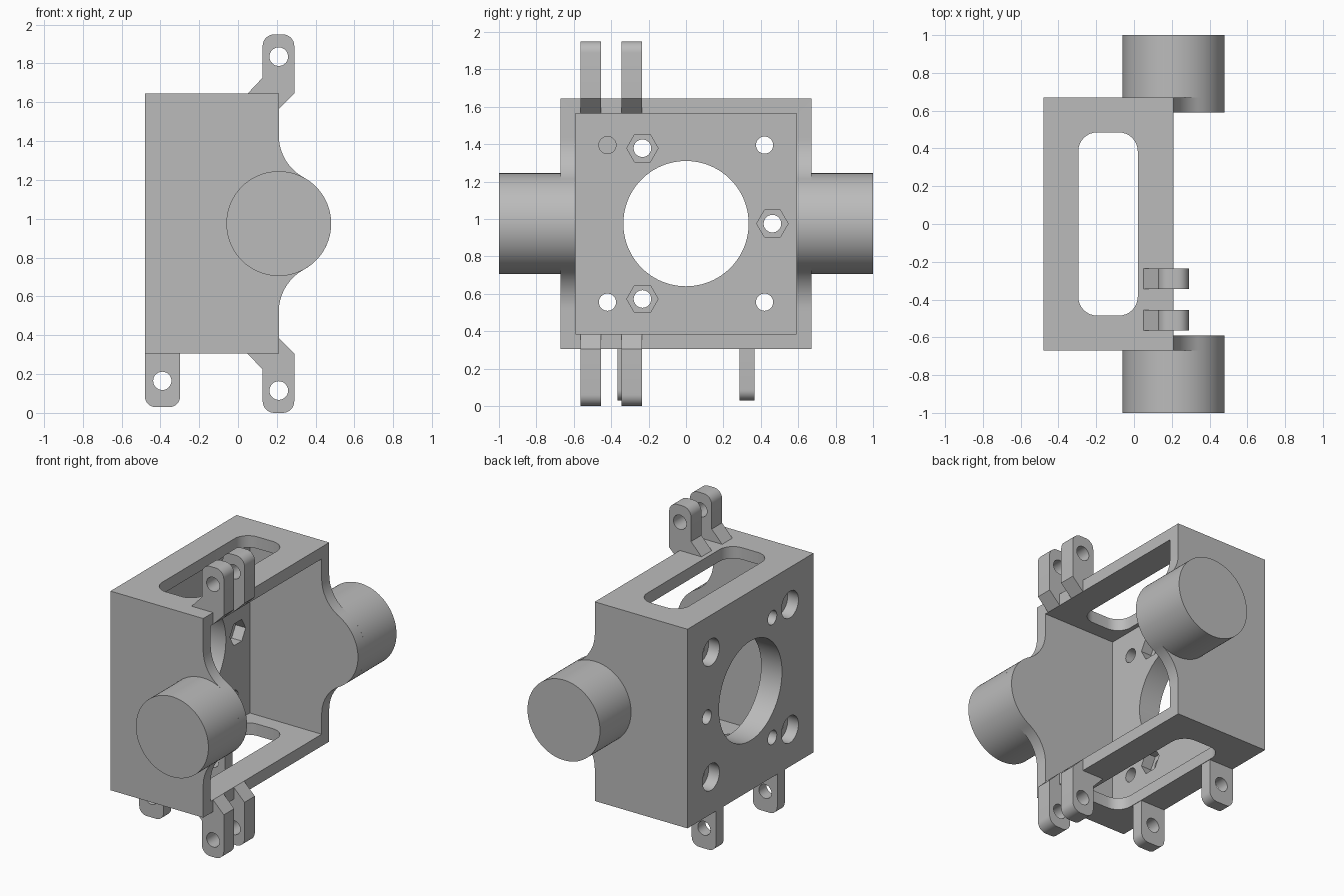
import bpy, bmesh, math

if "Cube" in bpy.data.objects:
    bpy.data.objects.remove(bpy.data.objects["Cube"], do_unlink=True)

grey = bpy.data.materials.new("light_grey")
grey.use_nodes = True
colour = (0.5, 0.5, 0.5, 1)
grey.diffuse_color = colour
grey.node_tree.nodes["Principled BSDF"].inputs["Base Color"].default_value = colour

MID = 0.975      # height of the pin axis
FRONT = 0.21     # x of the open rim
BACK = -0.48
HALF = 0.67      # half width and half height of the housing
WALL = 0.08
INNER = HALF - WALL
PIN_R = 0.27


def arc(cx, cy, r, start, end, n):
    steps = [math.radians(start + (end - start) * i / n) for i in range(n + 1)]
    return [(cx + r * math.cos(t), cy + r * math.sin(t)) for t in steps]


def circle(cx, cy, r, n=64):
    return arc(cx, cy, r, 0, 360, n)[:-1]


def rounded(x0, x1, y0, y1, r):
    return (arc(x1 - r, y1 - r, r, 0, 90, 8) + arc(x0 + r, y1 - r, r, 90, 180, 8)
            + arc(x0 + r, y0 + r, r, 180, 270, 8) + arc(x1 - r, y0 + r, r, 270, 360, 8))


def prism(name, points, axis, lo, hi):
    """Extrude a closed 2D profile along an axis."""
    place = {"x": lambda a, b, d: (d, a, b),
             "y": lambda a, b, d: (a, d, b),
             "z": lambda a, b, d: (a, b, d)}[axis]
    bm = bmesh.new()
    bottom = [bm.verts.new(place(a, b, lo)) for a, b in points]
    top = [bm.verts.new(place(a, b, hi)) for a, b in points]
    bm.faces.new(bottom)
    bm.faces.new(top)
    for i in range(len(points)):
        j = (i + 1) % len(points)
        bm.faces.new((bottom[i], bottom[j], top[j], top[i]))
    bmesh.ops.recalc_face_normals(bm, faces=bm.faces)
    mesh = bpy.data.meshes.new(name)
    bm.to_mesh(mesh)
    bm.free()
    mesh.materials.append(grey)
    obj = bpy.data.objects.new(name, mesh)
    bpy.context.collection.objects.link(obj)
    return obj


def select(obj):
    bpy.ops.object.select_all(action="DESELECT")
    obj.select_set(True)
    bpy.context.view_layer.objects.active = obj


def cut(obj, points, axis, lo, hi):
    cutter = prism("cutter", points, axis, lo, hi)
    cutter.hide_render = True
    mod = obj.modifiers.new("cut", "BOOLEAN")
    mod.operation = "DIFFERENCE"
    mod.solver = "EXACT"
    mod.object = cutter
    select(obj)
    bpy.ops.object.modifier_apply(modifier=mod.name)
    bpy.data.objects.remove(cutter, do_unlink=True)


def finish(obj):
    select(obj)
    bpy.ops.object.shade_smooth_by_angle(angle=math.radians(30))


# Housing: side profile with a filleted round boss, hollowed from the open front
rise = 0.455
fillet = (rise ** 2 - PIN_R ** 2) / (2 * PIN_R)
lean = math.degrees(math.atan2(rise, fillet))
lower = arc(FRONT + fillet, MID - rise, fillet, 180, 180 - lean, 16)
upper = arc(FRONT + fillet, MID + rise, fillet, 180 + lean, 180, 16)
boss = arc(FRONT, MID, PIN_R, -lean, lean, 24)[1:-1]
side = ([(BACK, MID - HALF), (FRONT, MID - HALF)] + lower + boss + upper
        + [(FRONT, MID + HALF), (BACK, MID + HALF)])
housing = prism("housing", side, "y", -HALF, HALF)
inside = [(-INNER, MID - INNER), (INNER, MID - INNER),
          (INNER, MID + INNER), (-INNER, MID + INNER)]
plate = -0.325
cut(housing, inside, "x", plate, 1)

# Long slots through the top and bottom walls
cut(housing, rounded(-0.295, 0.02, -0.485, 0.485, 0.1), "z", 0.2, 1.8)

# Large bore and counterbored corner holes in the back plate
cut(housing, circle(0, MID, 0.335, 96), "x", -0.6, -0.2)
for y in (-0.42, 0.42):
    for z in (MID - 0.42, MID + 0.42):
        cut(housing, circle(y, z, 0.046, 32), "x", -0.6, -0.2)
        cut(housing, circle(y, z, 0.09, 32), "x", -0.6, -0.4)

# Screw holes with hexagonal nut pockets on the inside
for y, z in ((-0.233, MID + 0.403), (-0.233, MID - 0.403), (0.462, MID)):
    cut(housing, circle(y, z, 0.047, 32), "x", -0.6, -0.2)
    cut(housing, circle(y, z, 0.084, 6), "x", -0.4, -0.2)
finish(housing)

# Side pins
for label, sign in (("left", 1), ("right", -1)):
    ends = sorted((sign * HALF, sign * 1.0))
    finish(prism(label + "_pin", circle(FRONT, MID, PIN_R, 80), "y", *ends))

# Paired hinge lugs on the front rim, above and mirrored below
lug = ([(0.045, 1.64), (0.15, 1.6), (FRONT, 1.565), (0.29, 1.645)]
       + arc(0.23, 1.89, 0.06, 0, 90, 8) + arc(0.187, 1.89, 0.06, 90, 180, 8)
       + [(0.127, 1.727)])
for label, flip in (("upper", 1), ("lower", -1)):
    shape = [(x, MID + flip * (z - MID)) for x, z in lug]
    for i, y in enumerate((-0.565, -0.345)):
        part = prism(f"{label}_hinge_lug_{i + 1}", shape, "y", y, y + 0.11)
        cut(part, circle(FRONT, MID + flip * 0.86, 0.048, 32), "y", -1, 1)
        finish(part)

# Rear feet under the back edge
foot = (arc(BACK + 0.055, 0.085, 0.055, 180, 270, 8)
        + arc(-0.353, 0.085, 0.055, 270, 360, 8)
        + [(-0.298, MID - HALF), (BACK, MID - HALF)])
for label, y in (("left", 0.285), ("right", -0.365)):
    part = prism(label + "_rear_foot", foot, "y", y, y + 0.08)
    cut(part, circle(-0.39, 0.165, 0.047, 32), "y", -1, 1)
    finish(part)
